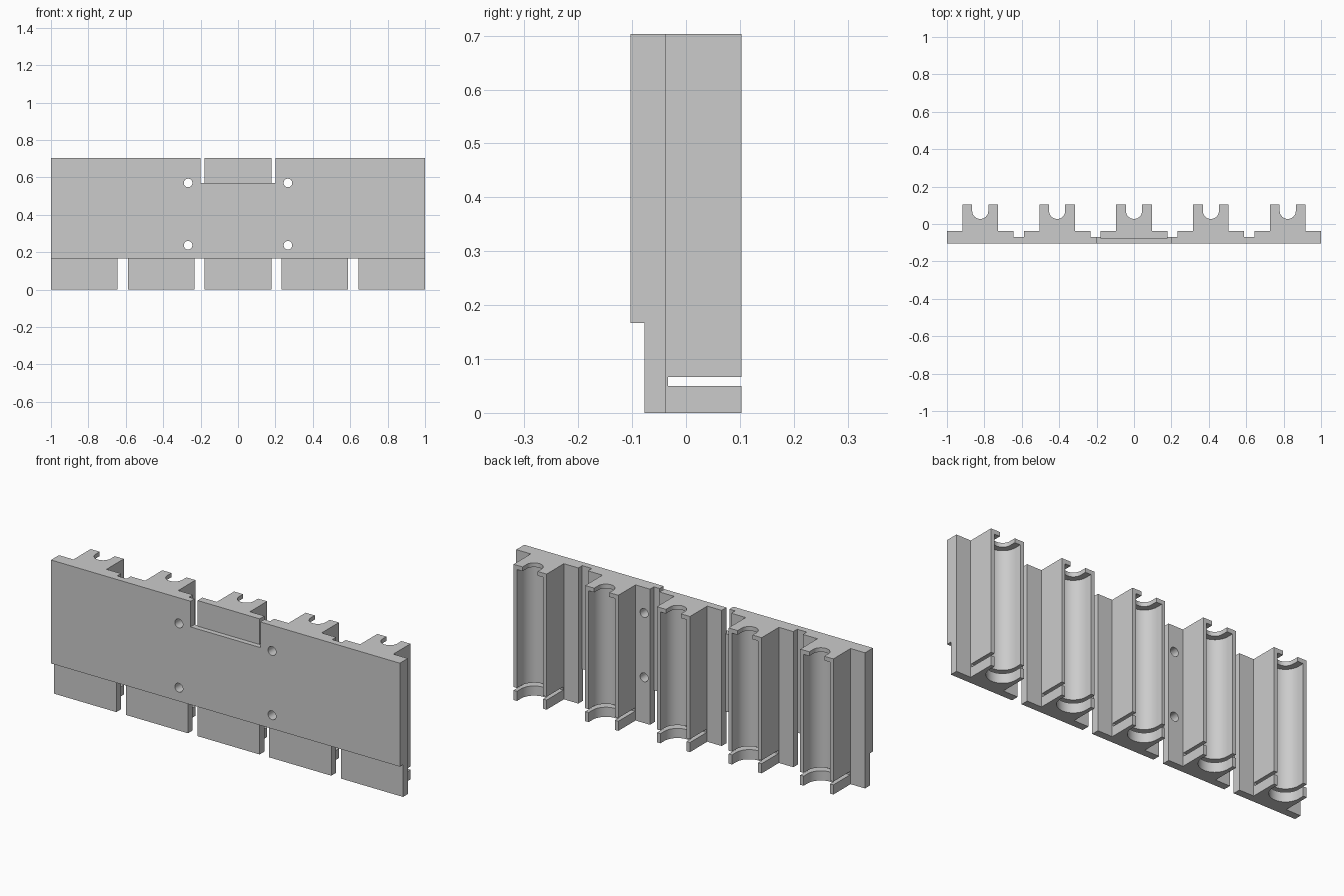
import bpy, bmesh, math

cube = bpy.data.objects.get("Cube")
if cube:
    bpy.data.objects.remove(cube, do_unlink=True)

grey = bpy.data.materials.new("light grey plastic")
grey.use_nodes = True
colour = (0.6, 0.6, 0.6, 1)
grey.diffuse_color = colour
grey.node_tree.nodes["Principled BSDF"].inputs["Base Color"].default_value = colour

TOP = 0.703
BACK = 0.103
PITCH = 0.411


def prism(name, outline, start, end, axis="z"):
    """Extrude a closed outline along z (points are x, y) or y (points are x, z)."""
    bm = bmesh.new()
    place = (lambda a, b: (a, b, start)) if axis == "z" else (lambda a, b: (a, start, b))
    face = bm.faces.new([bm.verts.new(place(a, b)) for a, b in outline])
    moved = bmesh.ops.extrude_face_region(bm, geom=[face])["geom"]
    step = (0, 0, end - start) if axis == "z" else (0, end - start, 0)
    bmesh.ops.translate(bm, vec=step, verts=[v for v in moved if isinstance(v, bmesh.types.BMVert)])
    bmesh.ops.recalc_face_normals(bm, faces=bm.faces)
    mesh = bpy.data.meshes.new(name)
    bm.to_mesh(mesh)
    bm.free()
    mesh.materials.append(grey)
    obj = bpy.data.objects.new(name, mesh)
    bpy.context.collection.objects.link(obj)
    return obj


def rectangle(x0, x1, y0, y1):
    return [(x0, y0), (x1, y0), (x1, y1), (x0, y1)]


def channel(cx, cy, radius, steps=24):
    """Half-round bottom with straight sides running out past the back."""
    arc = [(cx + radius * math.cos(a), cy + radius * math.sin(a))
           for a in (math.pi + math.pi * i / steps for i in range(steps + 1))]
    return arc + [(cx + radius, BACK + 0.1), (cx - radius, BACK + 0.1)]


def cut(obj, cutters):
    bpy.ops.object.select_all(action="DESELECT")
    bpy.context.view_layer.objects.active = obj
    obj.select_set(True)
    for cutter in cutters:
        cutter.hide_render = True
        mod = obj.modifiers.new("cut", "BOOLEAN")
        mod.operation = "DIFFERENCE"
        mod.solver = "EXACT"
        mod.object = cutter
        bpy.ops.object.modifier_apply(modifier=mod.name)
    for cutter in cutters:
        bpy.data.objects.remove(cutter, do_unlink=True)
    bpy.ops.object.shade_smooth_by_angle(angle=math.radians(30))


def screw_holes(side):
    return [prism("hole_cutter",
                  [(side * 0.267 + 0.023 * math.cos(t), z + 0.023 * math.sin(t))
                   for t in (math.tau * i / 24 for i in range(24))],
                  -0.2, 0.2, "y")
            for z in (0.237, 0.57)]


# Front backing plate with a notch in its top edge and four screw holes
plate = prism("backing_plate",
              [(-1, 0.167), (1, 0.167), (1, TOP), (0.2, TOP), (0.2, 0.57),
               (-0.2, 0.57), (-0.2, TOP), (-1, TOP)], -0.103, -0.07, "y")
cut(plate, screw_holes(-1) + screw_holes(1))

# Five holders: flanged block, round channel, narrow top mouth, slot near the foot
half = [(0.178, -0.077), (0.178, -0.038), (0.095, -0.038), (0.095, BACK)]
for i in range(-2, 3):
    cx = i * PITCH
    outline = [(cx + x, y) for x, y in half] + [(cx - x, y) for x, y in reversed(half)]
    holder = prism(f"holder_{i + 3}", outline, 0, TOP)
    cutters = [
        prism("channel_cutter", channel(cx, 0.07, 0.075), -0.1, TOP - 0.022),
        prism("mouth_cutter", channel(cx, 0.07, 0.043), TOP - 0.1, TOP + 0.1),
        prism("slot_cutter", rectangle(cx - 0.2, cx + 0.2, -0.033, 0.2), 0.05, 0.067),
    ]
    if abs(i) == 1:
        cutters += screw_holes(i)
    cut(holder, cutters)
